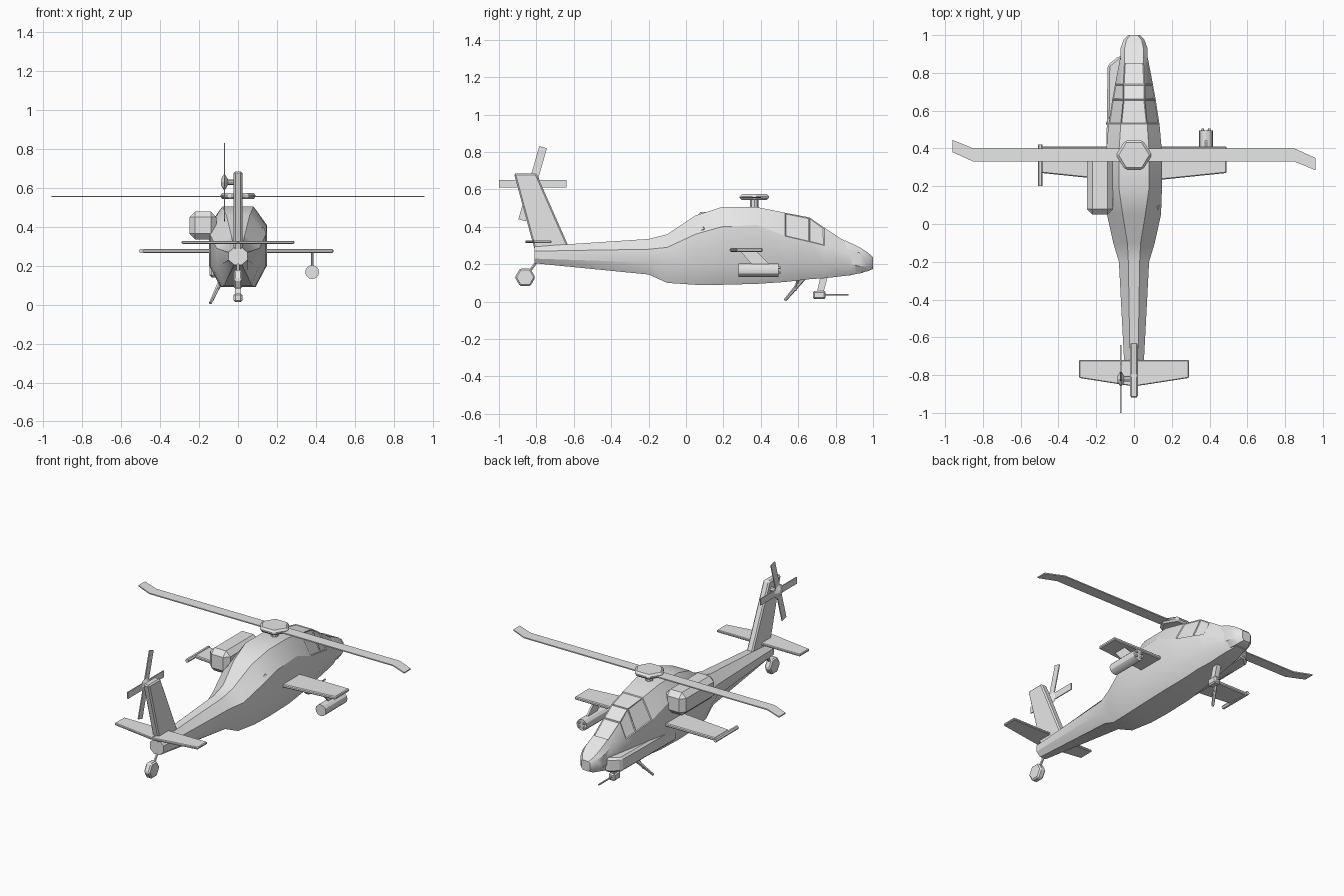
import bpy, bmesh
from math import cos, sin, pi, radians
from mathutils import Vector

cube = bpy.data.objects.get("Cube")
if cube:
    bpy.data.objects.remove(cube, do_unlink=True)

grey = bpy.data.materials.new("light_grey")
grey.use_nodes = True
grey.diffuse_color = (0.8, 0.8, 0.8, 1)
grey.node_tree.nodes["Principled BSDF"].inputs["Base Color"].default_value = (0.8, 0.8, 0.8, 1)


def finish(name, bm, bevel=0, smooth=False):
    bmesh.ops.recalc_face_normals(bm, faces=bm.faces[:])
    mesh = bpy.data.meshes.new(name)
    bm.to_mesh(mesh)
    bm.free()
    mesh.materials.append(grey)
    obj = bpy.data.objects.new(name, mesh)
    bpy.context.collection.objects.link(obj)
    if bevel:
        mod = obj.modifiers.new("bevel", 'BEVEL')
        mod.width = bevel
        mod.segments = 1
    if smooth:
        for other in bpy.context.selected_objects:
            other.select_set(False)
        obj.select_set(True)
        bpy.context.view_layer.objects.active = obj
        bpy.ops.object.shade_smooth_by_angle(angle=radians(30))
    return obj


def skin(rings):
    """Bridge equal rings of points into a closed mesh."""
    bm = bmesh.new()
    loops = [[bm.verts.new(p) for p in ring] for ring in rings]
    for a, b in zip(loops, loops[1:]):
        for i in range(len(a)):
            j = (i + 1) % len(a)
            bm.faces.new((a[i], a[j], b[j], b[i]))
    bm.faces.new(loops[0])
    bm.faces.new(loops[-1])
    return bm


def prism(name, outline, axis, lo, hi, bevel=0):
    """Extrude a flat outline along an axis from lo to hi."""
    def place(p, h):
        c = list(p)
        c.insert("xyz".index(axis), h)
        return c
    rings = [[place(p, h) for p in outline] for h in (lo, hi)]
    return finish(name, skin(rings), bevel)


def rod(name, start, end, r1, r2, sides=8):
    a, b = Vector(start), Vector(end)
    turn = (b - a).to_track_quat('Z', 'Y')
    rings = [[c + turn @ Vector((r * cos(2 * pi * i / sides), r * sin(2 * pi * i / sides), 0))
              for i in range(sides)] for c, r in ((a, r1), (b, r2))]
    return finish(name, skin(rings), smooth=sides > 8)


def hull(stations):
    """Eight-sided sections: y, top z, top w, shoulder z, side w, chine z, bottom z, bottom w."""
    rings = []
    for y, zt, wt, zs, w, zc, zb, wb in stations:
        half = [(wt, zt), (w, zs), (w, zc), (wb, zb)]
        rings.append([(x, y, z) for x, z in half] + [(-x, y, z) for x, z in reversed(half)])
    return skin(rings)


# Fuselage with recessed cockpit panes
body = hull([
    (-.81, .295, .02, .27, .048, .23, .205, .02),
    (-.2, .335, .03, .28, .08, .21, .145, .05),
    (-.1, .36, .035, .29, .11, .205, .1, .07),
    (.05, .46, .06, .36, .143, .2, .09, .085),
    (.19, .505, .08, .4, .148, .2, .09, .09),
    (.38, .505, .08, .41, .148, .2, .095, .09),
    (.53, .475, .07, .35, .135, .2, .105, .08),
    (.66, .45, .057, .32, .115, .2, .12, .07),
    (.74, .395, .057, .3, .1, .195, .125, .06),
    (.87, .31, .05, .265, .075, .185, .14, .05),
    (.95, .27, .03, .245, .055, .185, .155, .03),
])
body.normal_update()
panes = [f for f in body.faces
         if f.calc_center_median().y > .53 and f.calc_center_median().y < .84
         and f.calc_center_median().z > .33]
bmesh.ops.recalc_face_normals(body, faces=body.faces[:])
bmesh.ops.inset_individual(body, faces=panes, thickness=.007, depth=-.004)
finish("fuselage", body, smooth=True)

# Sensor nose
finish("nose_sensor", hull([
    (.85, .328, .05, .285, .07, .2, .165, .05),
    (.93, .29, .05, .26, .072, .19, .155, .045),
    (.975, .26, .04, .24, .055, .19, .163, .035),
    (1, .238, .02, .23, .03, .19, .175, .02),
]), smooth=True)

# Cheek fairing on one side
prism("cheek_fairing", [(-.06, .3), (-.147, .3), (-.14, .84), (-.08, .89), (-.05, .89)],
      'z', .14, .23, .012)

# Engine pod
prism("engine_pod", [(-.25, .05), (-.11, .05), (-.11, .385), (-.25, .385)], 'z', .335, .48, .03)

# Stub wings and horizontal stabiliser
for side, label in ((1, "left"), (-1, "right")):
    prism(label + "_stub_wing",
          [(side * x, y) for x, y in ((.1, .41), (.49, .41), (.49, .27), (.1, .23))],
          'z', .266, .286, .005)
    prism(label + "_stabiliser",
          [(side * x, y) for x, y in ((0, -.72), (.29, -.72), (.29, -.815), (0, -.86))],
          'z', .313, .328, .004)
    # Engine exhaust lip on the shoulder
    rod(label + "_exhaust_lip", (side * .11, .04, .355), (side * .125, .1, .39), .012, .014, 6)

# Wing tip rail, pylon and rocket pod
rod("tip_rail", (-.497, .2, .276), (-.497, .42, .276), .012, .012, 6)
prism("rocket_pylon", [(.29, .27), (.375, .27), (.455, .19), (.36, .19)], 'x', .375, .387)
rod("rocket_pod", (.381, .28, .168), (.381, .495, .168), .036, .036, 12)
for dx in (-.017, .017):
    for dz in (-.013, .013):
        rod("rocket_tip", (.381 + dx, .49, .168 + dz), (.381 + dx, .505, .168 + dz), .01, .006, 6)

# Main rotor
rod("rotor_mast", (0, .365, .49), (0, .365, .56), .022, .022)
prism("rotor_hub", [(.095 * cos(i * pi / 3), .365 + .09 * sin(i * pi / 3)) for i in range(6)],
      'z', .543, .575, .012)
blade = [(0, .035), (.85, .035), (.96, -.015), (.96, -.08), (.85, -.035), (0, -.035)]
for s in (1, -1):
    prism("rotor_blade", [(s * x, .365 + s * y) for x, y in blade], 'z', .553, .56)

# Tail fin and tail rotor
prism("tail_fin", [(-.92, .685), (-.8, .685), (-.63, .3), (-.81, .28)], 'x', -.022, .022, .008)
rod("tail_rotor_shaft", (-.06, -.82, .63), (.01, -.82, .63), .014, .014)
for a, b, r1, r2 in ((-.088, -.07, .015, .045), (-.07, -.052, .045, .015)):
    rod("tail_rotor_hub", (a, -.82, .63), (b, -.82, .63), r1, r2)
for angle in (0, radians(74)):
    c, s = cos(angle), sin(angle)
    corners = ((-.18, -.021), (.18, -.021), (.18, .021), (-.18, .021))
    k = 1 if angle == 0 else 1.13
    prism("tail_rotor_blade",
          [(-.82 + u * k * c - v * s, .63 + u * k * s + v * c) for u, v in corners],
          'x', -.073, -.067)

# Tail wheel
rod("tail_wheel_strut", (0, -.79, .225), (0, -.86, .13), .008, .008, 6)
prism("tail_wheel", [(-.86 + .055 * cos(i * pi / 3), .13 + .055 * sin(i * pi / 3))
                     for i in range(6)], 'x', -.02, .02, .008)

# Main gear leg on one side
rod("gear_leg", (-.075, .65, .15), (-.142, .53, .008), .014, .008, 6)
rod("gear_brace", (-.075, .6, .13), (-.115, .585, .06), .008, .006, 6)

# Chin gun
prism("gun_mount", [(.72, .14), (.76, .14), (.735, .05), (.7, .05)], 'x', -.015, .015)
prism("gun_body", [(.68, .013), (.745, .013), (.745, .058), (.68, .058)], 'x', -.022, .022, .008)
rod("gun_barrel", (0, .74, .036), (0, .87, .036), .005, .005, 6)
